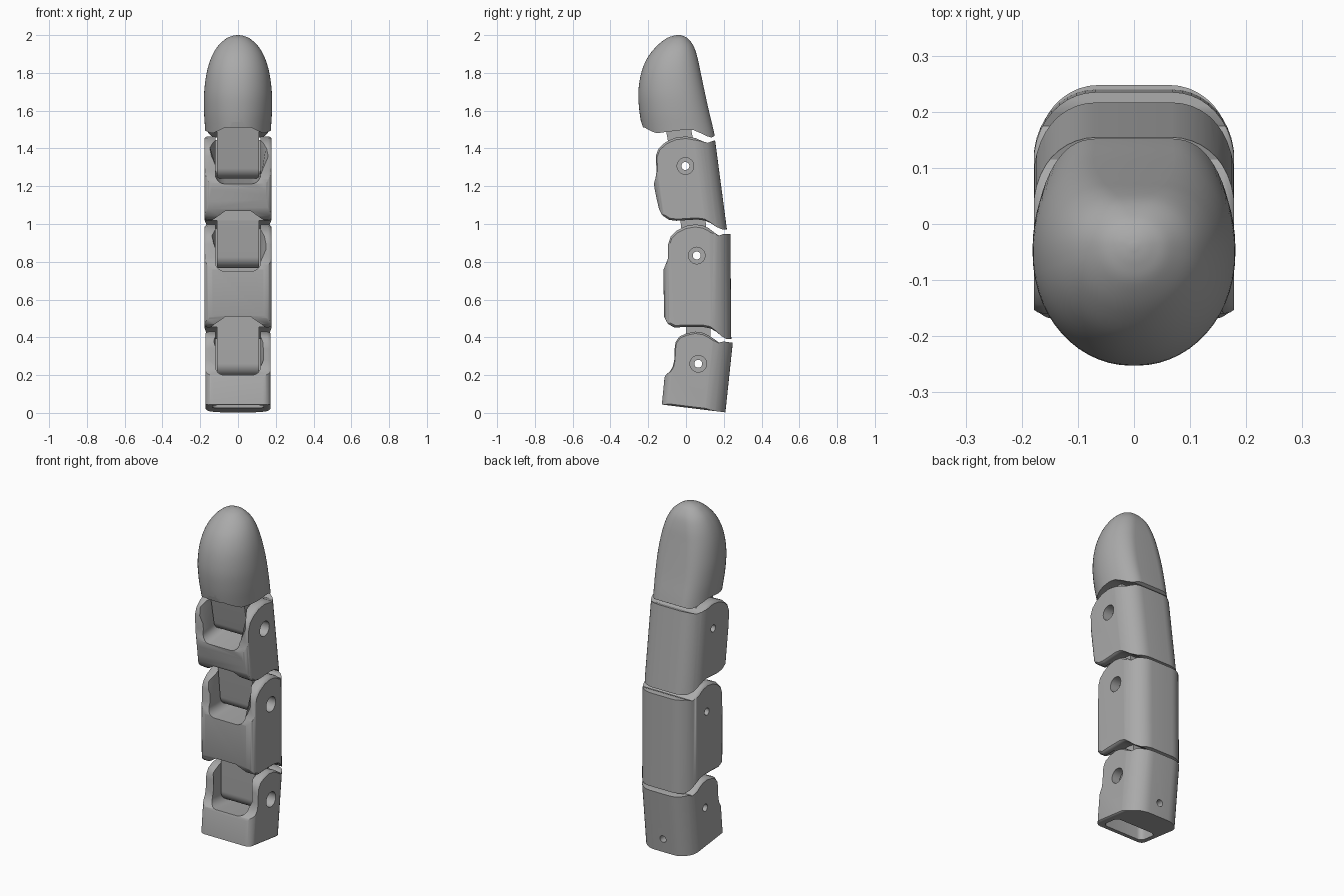
import bpy, bmesh, math
from mathutils import Vector

old = bpy.data.objects.get("Cube")
if old:
    bpy.data.objects.remove(old, do_unlink=True)

grey = bpy.data.materials.new("plain_grey")
grey.use_nodes = True
colour = (0.4, 0.4, 0.4, 1)
grey.diffuse_color = colour
grey.node_tree.nodes["Principled BSDF"].inputs["Base Color"].default_value = colour


def loft(name, rings):
    """Closed solid through rings of equal point count."""
    bm = bmesh.new()
    loops = [[bm.verts.new(p) for p in ring] for ring in rings]
    n = len(loops[0])
    for a, b in zip(loops, loops[1:]):
        for i in range(n):
            j = (i + 1) % n
            bm.faces.new((a[i], a[j], b[j], b[i]))
    bm.faces.new(loops[0])
    bm.faces.new(loops[-1])
    bmesh.ops.recalc_face_normals(bm, faces=bm.faces)
    mesh = bpy.data.meshes.new(name)
    bm.to_mesh(mesh)
    bm.free()
    ob = bpy.data.objects.new(name, mesh)
    bpy.context.collection.objects.link(ob)
    mesh.materials.append(grey)
    return ob


def combine(ob, cutter, operation="DIFFERENCE"):
    mod = ob.modifiers.new("cut", "BOOLEAN")
    mod.operation, mod.solver, mod.object = operation, "EXACT", cutter
    bpy.context.view_layer.objects.active = ob
    bpy.ops.object.modifier_apply(modifier=mod.name)
    bpy.data.objects.remove(cutter, do_unlink=True)


def finish(ob):
    bpy.ops.object.select_all(action="DESELECT")
    ob.select_set(True)
    bpy.context.view_layer.objects.active = ob
    bpy.ops.object.shade_smooth_by_angle(angle=math.radians(32))


def section(z, yf, yb, w, front, back, steps=10):
    """Horizontal outline with elliptical front and back corners."""
    pts = []
    corners = [(1, yb, -1, back, 0), (-1, yb, -1, back, 1),
               (-1, yf, 1, front, 2), (1, yf, 1, front, 3)]
    for sx, y, sy, (rx, ry), quarter in corners:
        for k in range(steps + 1):
            a = (quarter + k / steps * 0.998 + 0.001) * math.pi / 2
            pts.append((sx * (w - rx) + rx * math.cos(a),
                        y + sy * ry + ry * math.sin(a), z))
    return pts


def slab(name, profile, w, soft=True):
    """Side profile extruded across x, with softened rims."""
    cy = sum(p[0] for p in profile) / len(profile)
    cz = (max(p[1] for p in profile) + min(p[1] for p in profile)) / 2
    half = [(w - 0.018, 1), (w - 0.006, 0.982), (w, 0.955)] if soft else [(w, 1)]
    stations = [(-x, s) for x, s in reversed(half)] + half
    return loft(name, [[(x, cy + (y - cy) * s, cz + (z - cz) * s) for y, z in profile]
                       for x, s in stations])


def rod(start, end, r, n=32):
    """Cylinder cutter between two points."""
    a, b = Vector(start), Vector(end)
    q = (b - a).to_track_quat("Z", "Y")
    ring = [q @ Vector((r * math.cos(t), r * math.sin(t), 0))
            for t in (2 * math.pi * i / n for i in range(n))]
    return loft("cutter", [[a + p for p in ring], [b + p for p in ring]])


def bore(ob, pin):
    combine(ob, rod((-0.3, *pin), (0.3, *pin), 0.021))


def pocket(pin, floor, slope, yfront):
    """Open U-shaped slot that flares toward the front."""
    rings = []
    for y, flare in ((pin[0] + 0.078, 0), (yfront + 0.075, 0), (yfront - 0.03, 0.06)):
        z0 = floor + slope * (y - yfront)
        pts = []
        for k in range(9):
            a = math.pi / 2 * k / 8
            pts.append((0.07 + 0.05 * math.sin(a), z0 + 0.05 - 0.05 * math.cos(a)))
        pts += [(0.12 + flare, z0 + 0.19), (0.12 + flare, z0 + 0.4)]
        rings.append([(x, y, z) for x, z in pts] + [(-x, y, z) for x, z in reversed(pts)])
    return loft("cutter", rings)


def front_notch(low, high, depth):
    """Trapezoid clearance under the front edge."""
    xs = [(-0.2, low - 0.04), (-0.165, low), (-0.065, high),
          (0.065, high), (0.165, low), (0.2, low - 0.04)]
    return loft("cutter", [[(x, y, z) for x, z in xs] for y in (-0.4, depth)])


def segment(name, profile, w, bottom, top, pin, floor, slope, yfront):
    """Hollowed finger segment; bottom and top are (z, front y, back y)."""
    ob = slab(name, profile, w)
    outline = [section(z, yf, yb, w + 0.001, (0.045, 0.045), (0.11, 0.125))
               for z, yf, yb in (bottom, top)]
    combine(ob, loft("cutter", outline), "INTERSECT")
    combine(ob, pocket(pin, floor, slope, yfront))
    bore(ob, pin)
    combine(ob, rod((0.1, *pin), (0.3, *pin), 0.044))
    return ob


def tongue(name, pin, top):
    """Round-ended hinge tongue rising into the next segment."""
    axis = Vector((top[0] - pin[0], top[1] - pin[1])).normalized()
    side = Vector((axis.y, -axis.x))
    r = 0.066
    pts = []
    for k in range(25):
        a = math.pi * k / 24
        pts.append(Vector(pin) + r * (side * math.cos(a) - axis * math.sin(a)))
    pts += [Vector(top) - side * r, Vector(top) + side * r]
    ob = slab(name, [tuple(p) for p in pts], 0.112, soft=False)
    bore(ob, pin)
    finish(ob)


PINS = [(0.065, 0.26), (0.057, 0.833), (-0.003, 1.307)]

# Base segment
base = segment("base_segment", [
    (-0.16, 0.048), (0.28, -0.006), (0.28, 0.367), (0.24, 0.372), (0.2, 0.378), (0.175, 0.372),
    (0.15, 0.39), (0.12, 0.41), (0.09, 0.424), (0.05, 0.43), (0.0, 0.42), (-0.035, 0.404),
    (-0.055, 0.375), (-0.06, 0.34), (-0.062, 0.28), (-0.07, 0.245), (-0.085, 0.22),
    (-0.108, 0.2), (-0.116, 0.18), (-0.14, 0.15)], 0.173,
    (-0.05, -0.137, 0.203), (0.45, -0.088, 0.256), PINS[0], 0.2, -0.1, -0.11)
# Underside slot and rear screw hole
combine(base, loft("cutter", [section(z, -0.1, 0.02, 0.135, (0.03, 0.03), (0.03, 0.03), 5)
                              for z in (-0.1, 0.13)]))
combine(base, rod((0, 0.12, 0.085), (0, 0.4, 0.085), 0.02))
finish(base)

# Lower middle segment
lower = segment("lower_middle_segment", [
    (-0.13, 0.55), (-0.112, 0.5), (-0.095, 0.47), (-0.06, 0.452), (0.0, 0.455), (0.09, 0.455),
    (0.13, 0.447), (0.16, 0.43), (0.19, 0.405), (0.215, 0.39), (0.27, 0.395), (0.27, 0.945),
    (0.2, 0.948), (0.175, 0.938), (0.15, 0.955), (0.12, 0.978), (0.09, 0.992), (0.05, 0.998),
    (0.0, 0.99), (-0.05, 0.965), (-0.08, 0.935), (-0.094, 0.895), (-0.094, 0.82),
    (-0.106, 0.79), (-0.118, 0.76), (-0.12, 0.73), (-0.13, 0.7)], 0.178,
    (0.35, -0.117, 0.24), (1.05, -0.119, 0.234), PINS[1], 0.75, 0, -0.12)
combine(lower, front_notch(0.44, 0.51, 0.0))
finish(lower)

# Upper middle segment
upper = segment("upper_middle_segment", [
    (-0.155, 1.13), (-0.143, 1.08), (-0.125, 1.045), (-0.09, 1.022), (-0.05, 1.017),
    (0.06, 1.024), (0.1, 1.018), (0.13, 1.005), (0.16, 0.985), (0.19, 0.972), (0.25, 0.972),
    (0.2, 1.44), (0.15, 1.442), (0.115, 1.43), (0.09, 1.437), (0.05, 1.455), (0.0, 1.464),
    (-0.06, 1.456), (-0.11, 1.432), (-0.145, 1.4), (-0.16, 1.36), (-0.156, 1.28),
    (-0.162, 1.24), (-0.17, 1.215), (-0.165, 1.18)], 0.178,
    (0.9, -0.128, 0.226), (1.55, -0.215, 0.14), PINS[2], 1.213, 0.13, -0.165)
combine(upper, front_notch(1.0, 1.07, -0.035))
finish(upper)


def smooth(rows, steps=5):
    """Catmull-Rom interpolation through rows of numbers."""
    ext = [rows[0]] + rows + [rows[-1]]
    out = []
    for p, a, b, q in zip(ext, ext[1:], ext[2:], ext[3:]):
        for k in range(steps):
            t = k / steps
            out.append([0.5 * (2 * v + (w - u) * t + (2 * u - 5 * v + 4 * w - x) * t * t
                               + (3 * v - u - 3 * w + x) * t ** 3)
                        for u, v, w, x in zip(p, a, b, q)])
    return out + [rows[-1]]


# Fingertip: height, front y, back y, half width, back corner share
tip_rows = [
    [1.40, -0.205, 0.166, 0.168, 0.6], [1.50, -0.23, 0.145, 0.174, 0.6],
    [1.60, -0.247, 0.121, 0.18, 0.6], [1.70, -0.252, 0.099, 0.179, 0.62],
    [1.80, -0.237, 0.078, 0.166, 0.66], [1.88, -0.204, 0.061, 0.142, 0.72],
    [1.94, -0.157, 0.041, 0.108, 0.8], [1.98, -0.108, 0.012, 0.065, 0.9],
    [1.995, -0.072, -0.013, 0.032, 0.95], [2.0, -0.046, -0.034, 0.006, 0.95]]
tip = loft("fingertip", [
    section(z, yf, yb, w, (w * 0.97, (yb - yf) * 0.55), (w * c, (yb - yf) * 0.42), 14)
    for z, yf, yb, w, c in smooth(tip_rows)])
under = [(-0.4, 1.56), (-0.237, 1.54), (-0.225, 1.505), (-0.205, 1.485), (-0.17, 1.478),
         (-0.1, 1.488), (0.0, 1.5), (0.04, 1.497), (0.08, 1.48), (0.11, 1.465),
         (0.135, 1.458), (0.15, 1.466), (0.17, 1.48), (0.4, 1.5), (0.4, 2.2), (-0.4, 2.2)]
combine(tip, slab("cutter", under, 0.4, soft=False), "INTERSECT")
combine(tip, front_notch(1.465, 1.512, -0.1))
finish(tip)

# Hinge tongues
for label, pin, top in zip(("lower", "middle", "upper"), PINS,
                           ((0.065, 0.6), (0.025, 1.13), (-0.055, 1.58))):
    tongue(label + "_hinge_tongue", pin, top)
